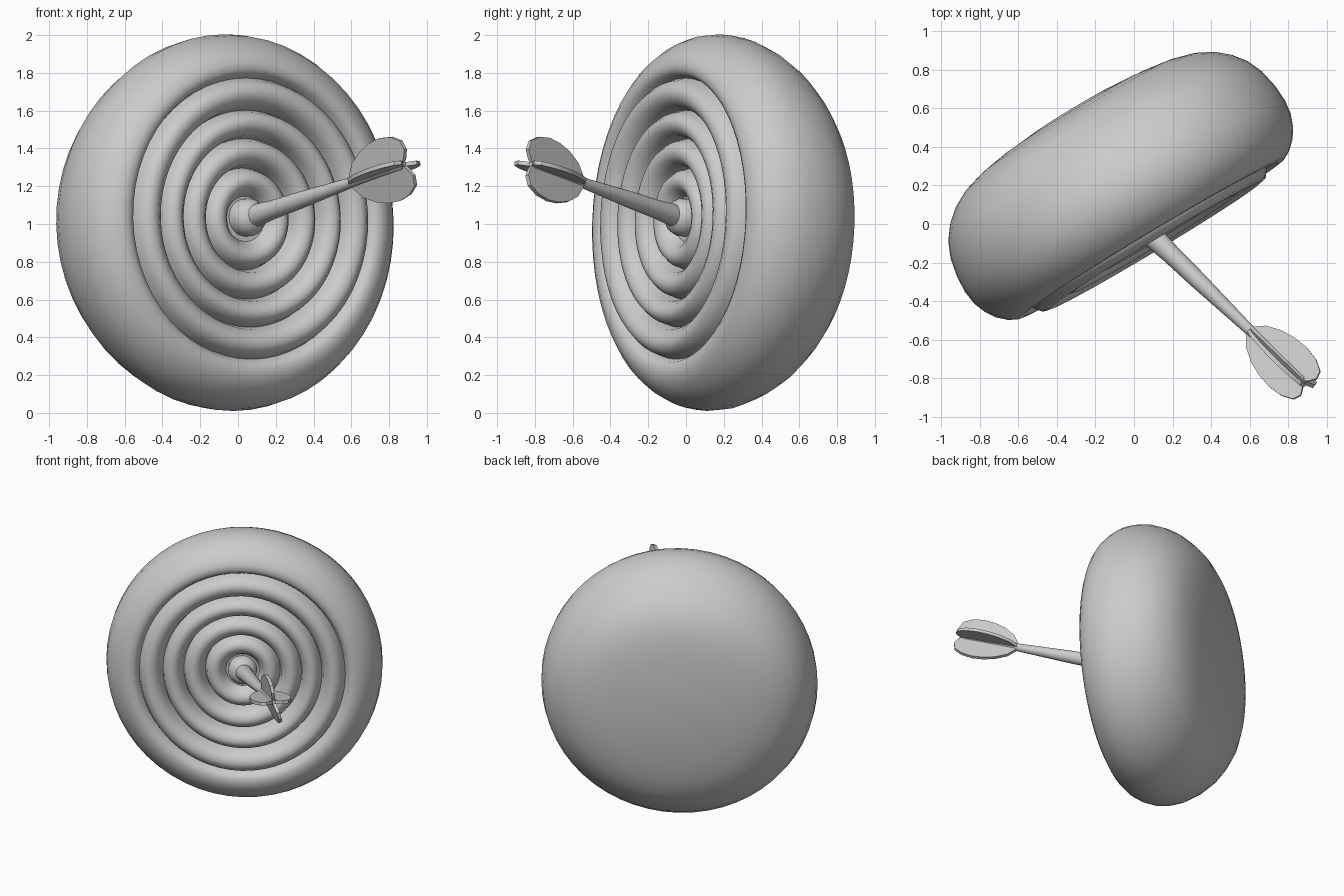
import bpy, bmesh, math
from mathutils import Vector, Matrix

if "Cube" in bpy.data.objects:
    bpy.data.objects.remove(bpy.data.objects["Cube"])


def frame(origin, axis):
    """Matrix whose local z runs along axis, with local y as near to up as possible."""
    z = Vector(axis).normalized()
    x = Vector((0, 0, 1)).cross(z).normalized()
    m = Matrix((x, z.cross(x), z)).transposed().to_4x4()
    m.translation = Vector(origin)
    return m


def finish(name, bm, matrix, angle=35):
    bmesh.ops.recalc_face_normals(bm, faces=bm.faces)
    mesh = bpy.data.meshes.new(name)
    bm.to_mesh(mesh)
    bm.free()
    ob = bpy.data.objects.new(name, mesh)
    bpy.context.collection.objects.link(ob)
    ob.matrix_world = matrix
    bpy.ops.object.select_all(action='DESELECT')
    ob.select_set(True)
    bpy.context.view_layer.objects.active = ob
    bpy.ops.object.shade_smooth_by_angle(angle=math.radians(angle))
    return ob


def lathe(name, profile, matrix, sides, angle=35):
    """Spin (radius, height) points that start and end on the axis."""
    bm = bmesh.new()
    verts = [bm.verts.new((r, 0, h)) for r, h in profile]
    edges = [bm.edges.new(p) for p in zip(verts, verts[1:])]
    bmesh.ops.spin(bm, geom=verts + edges, cent=(0, 0, 0), axis=(0, 0, 1),
                   angle=math.tau, steps=sides, use_duplicate=False)
    bmesh.ops.remove_doubles(bm, verts=bm.verts, dist=0.0005)
    bmesh.ops.dissolve_degenerate(bm, edges=bm.edges, dist=0.0001)
    return finish(name, bm, matrix, angle)


# Cushion-like target body with a domed back and ringed face, leaning back a little
turn = math.radians(31)
board = frame((-0.077, 0.195, 1.005), (math.sin(turn), -math.cos(turn), 0.04))
profile = [(0, -0.472), (0.24, -0.463), (0.45, -0.445), (0.6, -0.422), (0.72, -0.388),
           (0.81, -0.342), (0.88, -0.283), (0.935, -0.213), (0.972, -0.13), (0.993, -0.03),
           (0.998, 0.06), (0.988, 0.135), (0.962, 0.2), (0.925, 0.255), (0.88, 0.295),
           (0.835, 0.318), (0.795, 0.32), (0.765, 0.305)]
# Each ring is a rounded ridge between two grooves
grooves = [0.745, 0.575, 0.425, 0.27, 0.12]
crests = [0.36, 0.35, 0.33, 0.305]
for outer, inner, crest in zip(grooves, grooves[1:], crests):
    profile.append((outer, crest - 0.1))
    for k, drop in ((0.1, 0.045), (0.28, 0.008), (0.5, 0.0), (0.72, 0.015), (0.9, 0.05)):
        profile.append((outer + (inner - outer) * k, crest - drop))
profile += [(0.12, 0.225), (0, 0.225)]
body = lathe("target_board", profile, board, 56, 50)
# Slightly narrower than tall, more domed at top and bottom, ringed face a little high
for v in body.data.vertices:
    if v.co.z > 0.2:
        v.co.y += 0.013 * min(1, max(0, (0.9 - v.co.xy.length) / 0.14))
    v.co.x *= 0.968
    v.co.y *= 1 - 0.06 * min(1, max(0, -v.co.z / 0.3))

# Bullseye button
lathe("bullseye", [(0, 0.18), (0.1, 0.2), (0.1, 0.27), (0.08, 0.31), (0.045, 0.33), (0, 0.335)],
      board @ Matrix.Translation((0, 0.02, 0)), 24, 50)

# Tapered dart shaft stuck in the centre
dart = frame((0.05, -0.02, 1.03), (1, -0.965, 0.345))
lathe("dart_shaft", [(0, -0.03), (0.06, -0.03), (0.06, 0.06), (0.05, 0.2), (0.045, 0.4),
                     (0.036, 0.6), (0.027, 0.8), (0.024, 1.0), (0.024, 1.17), (0.012, 1.19),
                     (0, 1.193)], dart, 14)

# Four leaf-shaped flights around the shaft end, the lower one swung sideways
leaf = [(0, 0.79), (0.03, 0.79), (0.09, 0.835), (0.135, 0.91), (0.16, 0.99), (0.168, 1.07),
        (0.155, 1.15), (0.12, 1.21), (0.07, 1.225), (0.03, 1.205), (0, 1.18)]
flights = (("right", 0, 0.84), ("upper", 97, 1.03), ("left", 180, 0.84), ("lower", 287, 1.05))
for name, roll, width in flights:
    bm = bmesh.new()
    face = bm.faces.new([bm.verts.new((w * width, -0.011, s)) for w, s in leaf])
    ext = bmesh.ops.extrude_face_region(bm, geom=[face], use_keep_orig=True)
    bmesh.ops.translate(bm, vec=(0, 0.022, 0),
                        verts=[v for v in ext["geom"] if isinstance(v, bmesh.types.BMVert)])
    finish(name + "_flight", bm, dart @ Matrix.Rotation(math.radians(roll), 4, 'Z'))
